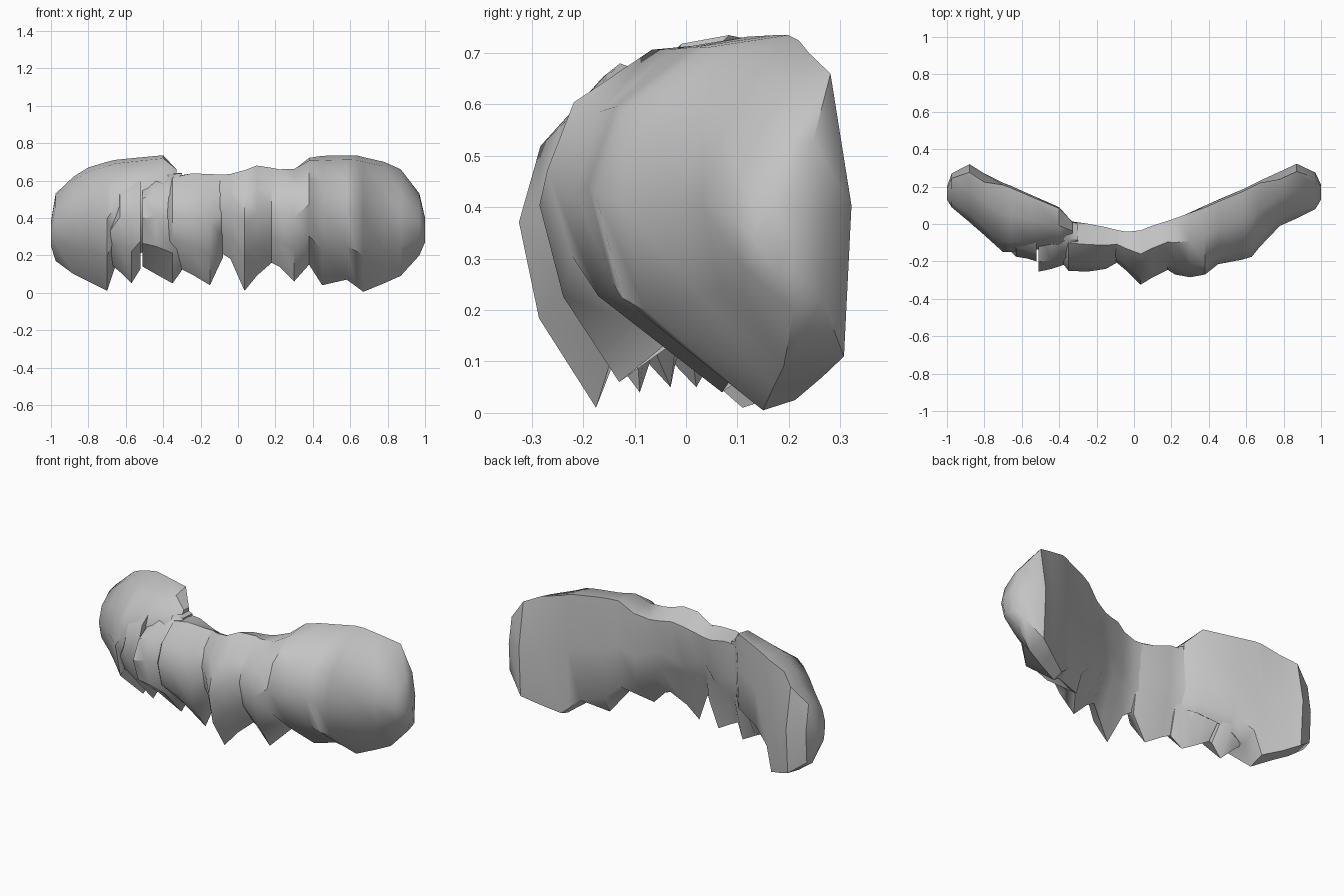
import bpy, bmesh, math

grey = bpy.data.materials.new("hair grey")
grey.diffuse_color = (0.55, 0.55, 0.55, 1)


def section(x, top, bottom, front, back, tip, ledge):
    """Closed cross-section: upright back wall, bulging front, pointed tip."""
    h, d = top - bottom, back - front
    ledge = max(ledge, bottom + 0.02)
    mid = max(0, min(1, 1.6 - abs(x) / 0.25))      # 1 near the centre, 0 at the sides
    lean = 0.14 if abs(x) > 0.75 else 0.03
    return [(x, back - 0.05 * mid - 0.05 * d * (1 - mid), ledge),
            (x, back - 0.02 * mid, max(bottom + 0.55 * h, ledge + 0.05)),
            (x, back - lean * d, top - 0.045 * mid),
            (x, front + 0.55 * d, top - 0.035 * h * (1 - mid)),
            (x, front + 0.14 * d, bottom + 0.79 * h),
            (x, front, bottom + 0.56 * h),
            (x, front + 0.13 * d, bottom + 0.27 * h),
            (x, tip, bottom)]


def loft(name, stations):
    bm = bmesh.new()
    rings = [[bm.verts.new(p) for p in section(*s)] for s in stations]
    for a, b in zip(rings, rings[1:]):
        for i in range(len(a)):
            j = (i + 1) % len(a)
            bm.faces.new((a[i], a[j], b[j], b[i]))
    bm.faces.new(rings[0])
    bm.faces.new(rings[-1])
    bmesh.ops.recalc_face_normals(bm, faces=bm.faces)
    mesh = bpy.data.meshes.new(name)
    bm.to_mesh(mesh)
    bm.free()
    mesh.materials.append(grey)
    obj = bpy.data.objects.new(name, mesh)
    bpy.context.collection.objects.link(obj)
    bpy.context.view_layer.objects.active = obj
    obj.select_set(True)
    bpy.ops.object.shade_smooth_by_angle(angle=math.radians(40))
    obj.select_set(False)


# x, top z, bottom z, front y, back y, tip y, back wall bottom z
# Left side sweep, standing a step higher than the middle
loft("left_sweep", [
    (-1.00, 0.38, 0.25, 0.13, 0.20, 0.18, 0.26),
    (-0.975, 0.53, 0.17, 0.09, 0.27, 0.21, 0.18),
    (-0.88, 0.62, 0.10, 0.01, 0.32, 0.20, 0.11),
    (-0.80, 0.67, 0.06, -0.06, 0.27, 0.17, 0.07),
    (-0.70, 0.70, 0.01, -0.15, 0.22, 0.11, 0.04),
    (-0.66, 0.71, 0.13, -0.15, 0.205, 0.10, 0.18),
    (-0.56, 0.72, 0.20, -0.14, 0.16, 0.09, 0.25),
    (-0.40, 0.735, 0.25, -0.13, 0.09, 0.04, 0.29),
    (-0.33, 0.67, 0.28, -0.10, 0.015, -0.02, 0.31)])

# Hanging locks across the left front
loft("left_locks", [
    (-0.69, 0.45, 0.16, -0.12, 0.16, 0.07, 0.19),
    (-0.63, 0.64, 0.11, -0.175, 0.16, 0.04, 0.22),
    (-0.57, 0.68, 0.05, -0.185, 0.145, 0.02, 0.24),
    (-0.52, 0.68, 0.13, -0.20, 0.125, 0.01, 0.26)])
loft("inner_left_locks", [
    (-0.51, 0.60, 0.14, -0.255, 0.12, 0.00, 0.26),
    (-0.44, 0.65, 0.10, -0.24, 0.085, -0.02, 0.28),
    (-0.35, 0.65, 0.05, -0.21, 0.02, -0.03, 0.30),
    (-0.30, 0.65, 0.12, -0.20, 0.01, -0.06, 0.31)])

# Hanging locks in the middle, ending at the parting
loft("middle_locks", [
    (-0.39, 0.58, 0.16, -0.20, 0.06, -0.05, 0.29),
    (-0.35, 0.63, 0.15, -0.25, 0.02, -0.06, 0.30),
    (-0.25, 0.645, 0.10, -0.255, 0.01, -0.07, 0.31),
    (-0.15, 0.635, 0.04, -0.24, -0.01, -0.09, 0.32),
    (-0.08, 0.63, 0.19, -0.20, -0.03, -0.10, 0.32)])

# Centre lock, right locks and the right side sweep
loft("right_sweep", [
    (-0.10, 0.63, 0.22, -0.20, -0.025, -0.11, 0.32),
    (-0.04, 0.635, 0.18, -0.25, -0.035, -0.14, 0.325),
    (0.035, 0.655, 0.01, -0.325, -0.025, -0.175, 0.325),
    (0.10, 0.68, 0.09, -0.285, 0.00, -0.15, 0.33),
    (0.18, 0.67, 0.16, -0.245, 0.025, -0.11, 0.33),
    (0.22, 0.665, 0.14, -0.27, 0.04, -0.12, 0.29),
    (0.30, 0.675, 0.06, -0.285, 0.07, -0.13, 0.24),
    (0.38, 0.725, 0.15, -0.27, 0.10, -0.02, 0.21),
    (0.45, 0.732, 0.04, -0.215, 0.13, 0.07, 0.14),
    (0.58, 0.735, 0.07, -0.19, 0.185, 0.09, 0.11),
    (0.63, 0.735, 0.035, -0.175, 0.21, 0.13, 0.06),
    (0.67, 0.725, 0.005, -0.125, 0.23, 0.15, 0.02),
    (0.78, 0.70, 0.05, -0.01, 0.28, 0.17, 0.06),
    (0.87, 0.66, 0.09, 0.03, 0.322, 0.19, 0.10),
    (0.97, 0.53, 0.20, 0.08, 0.275, 0.21, 0.22),
    (1.00, 0.40, 0.27, 0.13, 0.21, 0.18, 0.29)])
